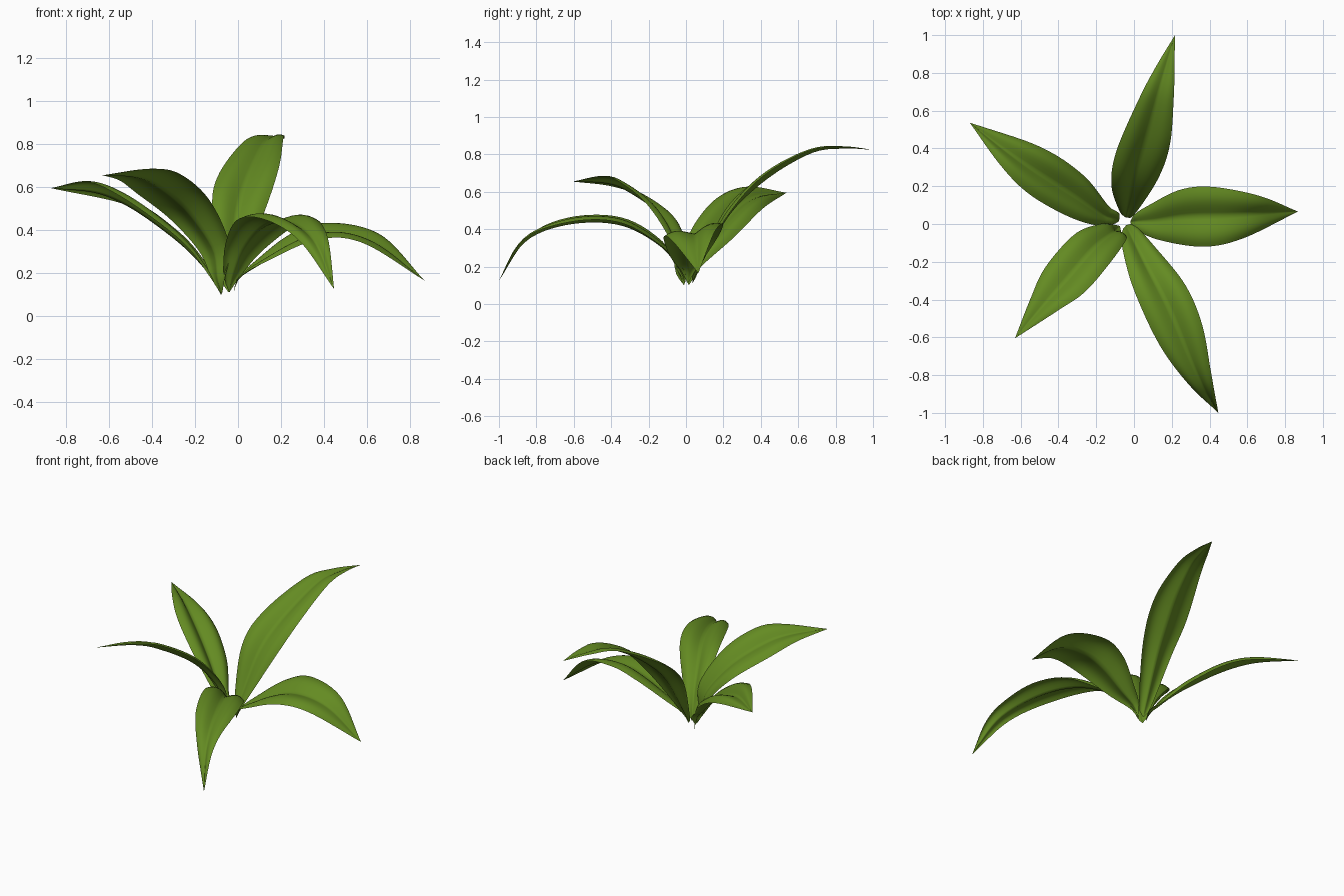
import bpy, bmesh, math
from mathutils import Vector

if "Cube" in bpy.data.objects:
    bpy.data.objects.remove(bpy.data.objects["Cube"])

green = bpy.data.materials.new("leaf_green")
green.diffuse_color = (0.127, 0.258, 0.016, 1)
green.use_nodes = True
green.node_tree.nodes["Principled BSDF"].inputs["Base Color"].default_value = green.diffuse_color

LENGTH_STEPS, WIDTH_STEPS = 32, 16


def spline(points, count):
    """Smooth curve through points, resampled evenly along its length."""
    p = [Vector(q) for q in points]
    p = [2 * p[0] - p[1]] + p + [2 * p[-1] - p[-2]]
    dense = []
    for i in range(1, len(p) - 2):
        a, b, c, d = p[i - 1:i + 3]
        for k in range(24):
            t = k / 24
            dense.append(0.5 * (2 * b + (c - a) * t + (2 * a - 5 * b + 4 * c - d) * t * t
                                + (3 * b - a - 3 * c + d) * t ** 3))
    dense.append(p[-2])
    dist = [0.0]
    for q, r in zip(dense, dense[1:]):
        dist.append(dist[-1] + (r - q).length)
    out, j = [], 0
    for i in range(count + 1):
        s = dist[-1] * i / count
        while j < len(dense) - 2 and dist[j + 1] < s:
            j += 1
        f = (s - dist[j]) / max(dist[j + 1] - dist[j], 1e-9)
        out.append(dense[j].lerp(dense[j + 1], min(f, 1)))
    return out


def leaf(name, base, tip, left, right, sag=0.07, bulge=0.07):
    """Blade lofted between two edge curves, with a sunken midrib and rounded halves."""
    base, tip = Vector(base), Vector(tip)
    outward = Vector((tip.x - base.x, tip.y - base.y, 0)).normalized()
    side = Vector((-outward.y, outward.x, 0))
    neck = base + outward * 0.025 + Vector((0, 0, 0.07))
    le = spline([base, neck + side * 0.04] + left + [tip], LENGTH_STEPS)
    re = spline([base, neck - side * 0.04] + right + [tip], LENGTH_STEPS)
    mid = [(a + b) / 2 for a, b in zip(le, re)]
    bm = bmesh.new()
    rows = []
    for i in range(LENGTH_STEPS + 1):
        across = re[i] - le[i]
        along = mid[min(i + 1, LENGTH_STEPS)] - mid[max(i - 1, 0)]
        up = across.cross(along)
        up = up.normalized() if up.length > 1e-8 else Vector((0, 0, 1))
        row = []
        for j in range(WIDTH_STEPS + 1):
            v = abs(2 * j / WIDTH_STEPS - 1)
            drop = sag * (1 - v) ** 1.5 - bulge * math.sin(math.pi * v ** 1.2)
            row.append(bm.verts.new(le[i].lerp(re[i], j / WIDTH_STEPS) - up * drop * across.length))
        rows.append(row)
    for r0, r1 in zip(rows, rows[1:]):
        for j in range(WIDTH_STEPS):
            bm.faces.new((r0[j], r0[j + 1], r1[j + 1], r1[j]))
    bmesh.ops.remove_doubles(bm, verts=bm.verts, dist=1e-5)
    for f in bm.faces:
        f.smooth = True
    me = bpy.data.meshes.new(name)
    bm.to_mesh(me)
    bm.free()
    me.materials.append(green)
    bpy.context.collection.objects.link(bpy.data.objects.new(name, me))


# Five arching leaves around the centre
leaf("right_leaf", (-0.02, 0.01, 0.11), (0.868, 0.066, 0.165),
     [(0.08, 0.1, 0.25), (0.24, 0.18, 0.375), (0.41, 0.197, 0.43), (0.66, 0.15, 0.38)],
     [(0.135, -0.085, 0.255), (0.37, -0.12, 0.355), (0.58, -0.075, 0.34)], bulge=0.06)
leaf("back_leaf", (-0.045, 0.035, 0.11), (0.216, 0.998, 0.825),
     [(-0.12, 0.21, 0.49), (-0.092, 0.39, 0.655), (0.03, 0.67, 0.815), (0.12, 0.84, 0.835)],
     [(0.125, 0.235, 0.49), (0.19, 0.42, 0.69), (0.21, 0.66, 0.82), (0.215, 0.84, 0.84)])
leaf("back_left_leaf", (-0.08, 0.015, 0.1), (-0.87, 0.537, 0.595),
     [(-0.235, 0.0, 0.32), (-0.39, 0.06, 0.45), (-0.57, 0.17, 0.57), (-0.71, 0.315, 0.625)],
     [(-0.13, 0.09, 0.21), (-0.27, 0.26, 0.36), (-0.5, 0.41, 0.51)], bulge=0.11)
leaf("front_left_leaf", (-0.075, -0.01, 0.1), (-0.63, -0.605, 0.655),
     [(-0.04, -0.08, 0.33), (-0.13, -0.21, 0.535), (-0.26, -0.36, 0.655), (-0.39, -0.45, 0.685)],
     [(-0.18, 0.0, 0.3), (-0.315, -0.055, 0.45), (-0.47, -0.23, 0.57), (-0.55, -0.4, 0.63)])
leaf("front_leaf", (-0.04, -0.005, 0.11), (0.447, -1.0, 0.125),
     [(0.11, -0.12, 0.3), (0.27, -0.32, 0.425), (0.36, -0.53, 0.45), (0.405, -0.77, 0.4),
      (0.428, -0.9, 0.31)],
     [(-0.06, -0.135, 0.33), (0.0, -0.35, 0.45), (0.135, -0.64, 0.445), (0.29, -0.85, 0.345)],
     bulge=0.09)

# Hair-thin root under the rosette
bpy.ops.mesh.primitive_cone_add(vertices=4, radius1=0.0002, radius2=0.0004, depth=0.1,
                                location=(-0.068, 0.01, 0.05))
root = bpy.context.object
root.name = "root"
root.data.materials.append(green)
